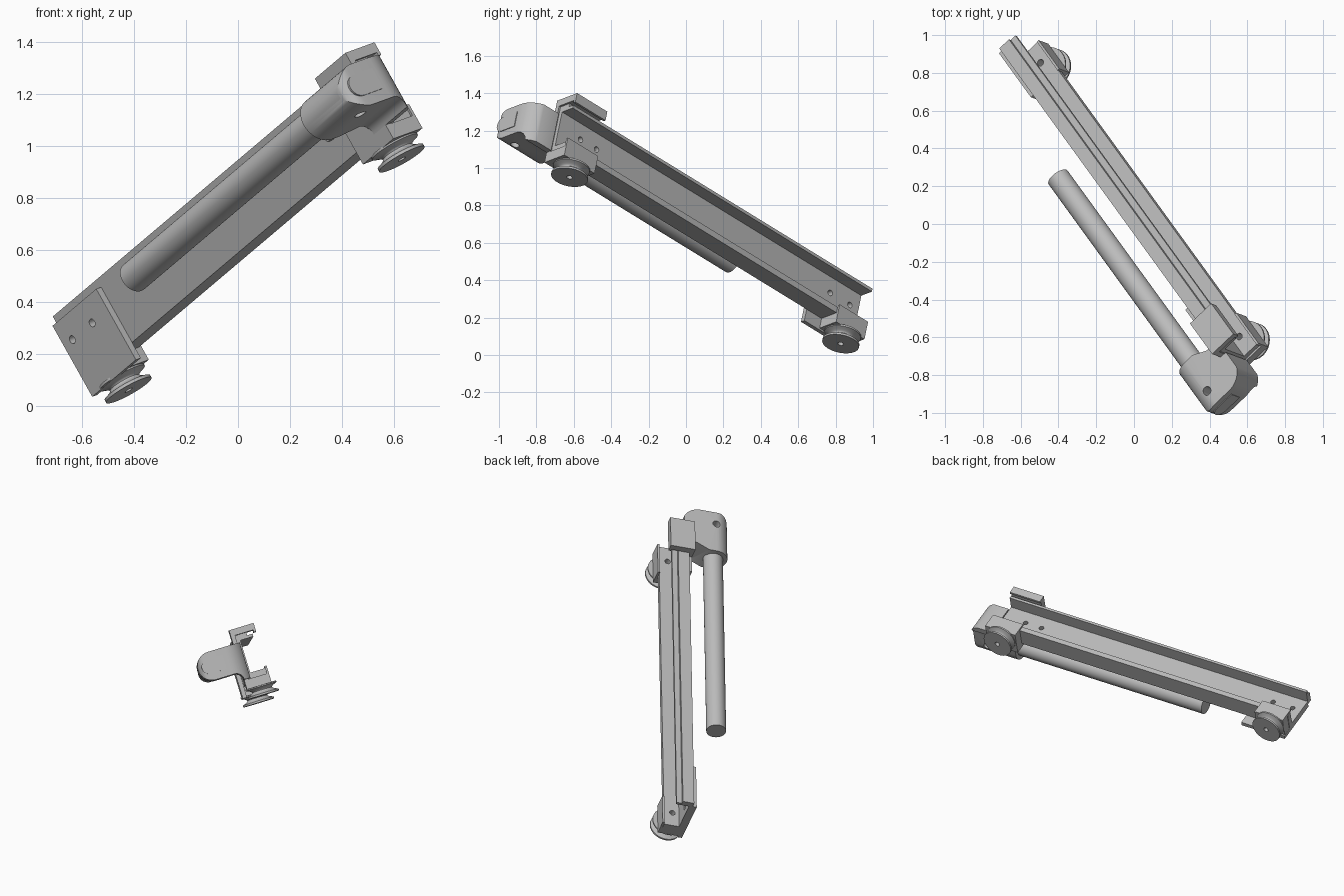
import bpy, bmesh, math
from mathutils import Matrix, Vector

if "Cube" in bpy.data.objects:
    bpy.data.objects.remove(bpy.data.objects["Cube"])

# Tilted frame: u runs along the bar, v across it, w up the web
U = Vector((0.526, -0.725, 0.445)).normalized()
W = Vector((-0.481, 0.178, 0.8585))
W = (W - U * W.dot(U)).normalized()
V = W.cross(U)
FRAME = Matrix.Translation((0, 0, 0.7)) @ Matrix((U, V, W)).transposed().to_4x4()

grey = bpy.data.materials.new("machined grey")
grey.use_nodes = True
grey.diffuse_color = (0.5, 0.5, 0.5, 1)
grey.node_tree.nodes["Principled BSDF"].inputs["Base Color"].default_value = (0.5, 0.5, 0.5, 1)


def finish(name, bm):
    bmesh.ops.recalc_face_normals(bm, faces=bm.faces)
    mesh = bpy.data.meshes.new(name)
    bm.to_mesh(mesh)
    bm.free()
    mesh.materials.append(grey)
    obj = bpy.data.objects.new(name, mesh)
    bpy.context.collection.objects.link(obj)
    obj.matrix_world = FRAME
    return obj


def extrude(name, points, place, step):
    """Close a 2D outline, placed in 3D by a function, and push it along step."""
    bm = bmesh.new()
    face = bm.faces.new([bm.verts.new(place(*p)) for p in points])
    top = bmesh.ops.extrude_face_region(bm, geom=[face])["geom"]
    bmesh.ops.translate(bm, verts=[g for g in top if isinstance(g, bmesh.types.BMVert)], vec=step)
    return finish(name, bm)


def along_u(name, points, u0, u1):
    return extrude(name, points, lambda v, w: (u0, v, w), (u1 - u0, 0, 0))


def along_w(name, points, w0, w1):
    return extrude(name, points, lambda u, v: (u, v, w0), (0, 0, w1 - w0))


def arc(cx, cy, r, start, end, n=12):
    angles = [math.radians(start + (end - start) * i / n) for i in range(n + 1)]
    return [(cx + r * math.cos(t), cy + r * math.sin(t)) for t in angles]


def cylinder(name, centre, axis, r, length, sides=48):
    bm = bmesh.new()
    turn = Vector((0, 0, 1)).rotation_difference(Vector(axis)).to_matrix().to_4x4()
    bmesh.ops.create_cone(bm, cap_ends=True, segments=sides, radius1=r, radius2=r,
                          depth=length, matrix=Matrix.Translation(centre) @ turn)
    return finish(name, bm)


def boolean(obj, tool, kind="DIFFERENCE"):
    tool.hide_render = True
    mod = obj.modifiers.new("cut", "BOOLEAN")
    mod.object, mod.operation, mod.solver = tool, kind, "EXACT"
    bpy.context.view_layer.objects.active = obj
    bpy.ops.object.modifier_apply(modifier=mod.name)
    bpy.data.objects.remove(tool)


def drill(obj, centre, axis, r=0.016, length=0.4):
    boolean(obj, cylinder("drill", centre, axis, r, length, 24), "DIFFERENCE")


def smooth(obj):
    bpy.ops.object.select_all(action="DESELECT")
    obj.select_set(True)
    bpy.context.view_layer.objects.active = obj
    bpy.ops.object.shade_smooth_by_angle(angle=math.radians(30))


WHEEL_V = 0.092
LOW, HIGH = -1.105, 0.895
SCREWS = {LOW: (-1.145, -1.0), HIGH: (0.842, 0.724)}

# Channel bar with a stepped upper flange
bar = along_u("channel_bar", [
    (0.027, -0.08), (0.147, -0.08), (0.147, -0.045), (0.05, -0.045), (0.05, 0.165),
    (0.135, 0.165), (0.135, 0.183), (0.1, 0.183), (0.1, 0.203), (0.027, 0.203)], -1.207, 1.0)

# Clips: plate against the web, foot under the lower flange, hook on the high one
foot = [(0, -0.14), (0.16, -0.14), (0.16, -0.032), (0.147, -0.032), (0.147, -0.08), (0.027, -0.08)]
low_plate = along_u("lower_clip_plate", [(0, -0.15), (0.027, -0.15), (0.027, 0.168), (0, 0.168)], -1.205, -0.885)
low_foot = along_u("lower_clip_foot", foot, -1.204, -0.995)
high_plate = along_u("upper_clip_plate", [(0.001, 0.02), (0.026, 0.02), (0.026, 0.168), (0.001, 0.168)], 0.67, 0.8)
high_clip = along_u("upper_clip", foot + [
    (0.027, 0.204), (0.145, 0.204), (0.145, 0.19), (0.16, 0.19), (0.16, 0.245), (0, 0.245)], 0.787, 1.01)

for end, parts in ((LOW, (bar, low_plate)), (HIGH, (bar, high_plate, high_clip))):
    for part in parts:
        for u in SCREWS[end]:
            drill(part, (u, 0.03, 0.075), (0, 1, 0), length=0.12)
for u, part in ((LOW, low_foot), (HIGH, high_clip)):
    for target in (bar, part):
        drill(target, (u, WHEEL_V, -0.1), (0, 0, 1), 0.018, 0.16)

# Grooved wheels, turned around the w axis
groove = [(0.1 - 0.035 * math.sin(math.pi * i / 10), -0.188 + 0.042 * i / 10) for i in range(11)]
rim = [(0.016, -0.2), (0.1, -0.2)] + groove + [(0.1, -0.136), (0.016, -0.136)]
for name, u in (("lower_wheel", LOW), ("upper_wheel", HIGH)):
    bm = bmesh.new()
    verts = [bm.verts.new((u + r, WHEEL_V, w)) for r, w in rim]
    edges = [bm.edges.new((verts[i - 1], verts[i])) for i in range(len(verts))]
    bmesh.ops.spin(bm, geom=verts + edges, cent=(u, WHEEL_V, 0), axis=(0, 0, 1),
                   angle=math.tau, steps=48, use_merge=True)
    bmesh.ops.remove_doubles(bm, verts=bm.verts, dist=1e-5)
    smooth(finish(name, bm))

# Handle rod
ROD_V, ROD_W = -0.17, 0.062
smooth(cylinder("handle_rod", (0.23, ROD_V, ROD_W), (1, 0, 0), 0.062, 1.42))

# Handle head: round-nosed section trimmed by a rounded plan outline
R = 0.09
section = (arc(ROD_V, ROD_W, R, 90, 270, 20)
           + arc(-0.05, ROD_W - R - 0.05, 0.05, 90, 0, 8)
           + [(0.04, ROD_W - R - 0.05), (0.04, ROD_W + R)])
head = along_u("handle_head", section, 0.8, 1.3)
plan = ([(0.885, -0.3), (0.885, -0.12)] + [(0.925, -0.04), (0.925, 0.024), (1.012, 0.024), (1.012, 0.06)]
        + arc(1.07, -0.07, 0.12, 90, 0, 12) + arc(1.13, -0.2, 0.06, 0, -90, 8) + [(1.13, -0.3)])
boolean(head, along_w("plan_cutter", plan, -0.4, 0.4), "INTERSECT")
drill(head, (1.1, ROD_V, ROD_W), (0, 0, 1), 0.024)
smooth(head)

# Rounded end pad on the head
pad = arc(-0.19, ROD_W, 0.045, 90, 270) + [(-0.085, ROD_W - 0.045), (-0.085, ROD_W + 0.045)]
along_u("head_end_pad", pad, 1.185, 1.194)
for part in (bar, low_plate, low_foot, high_plate, high_clip):
    smooth(part)
